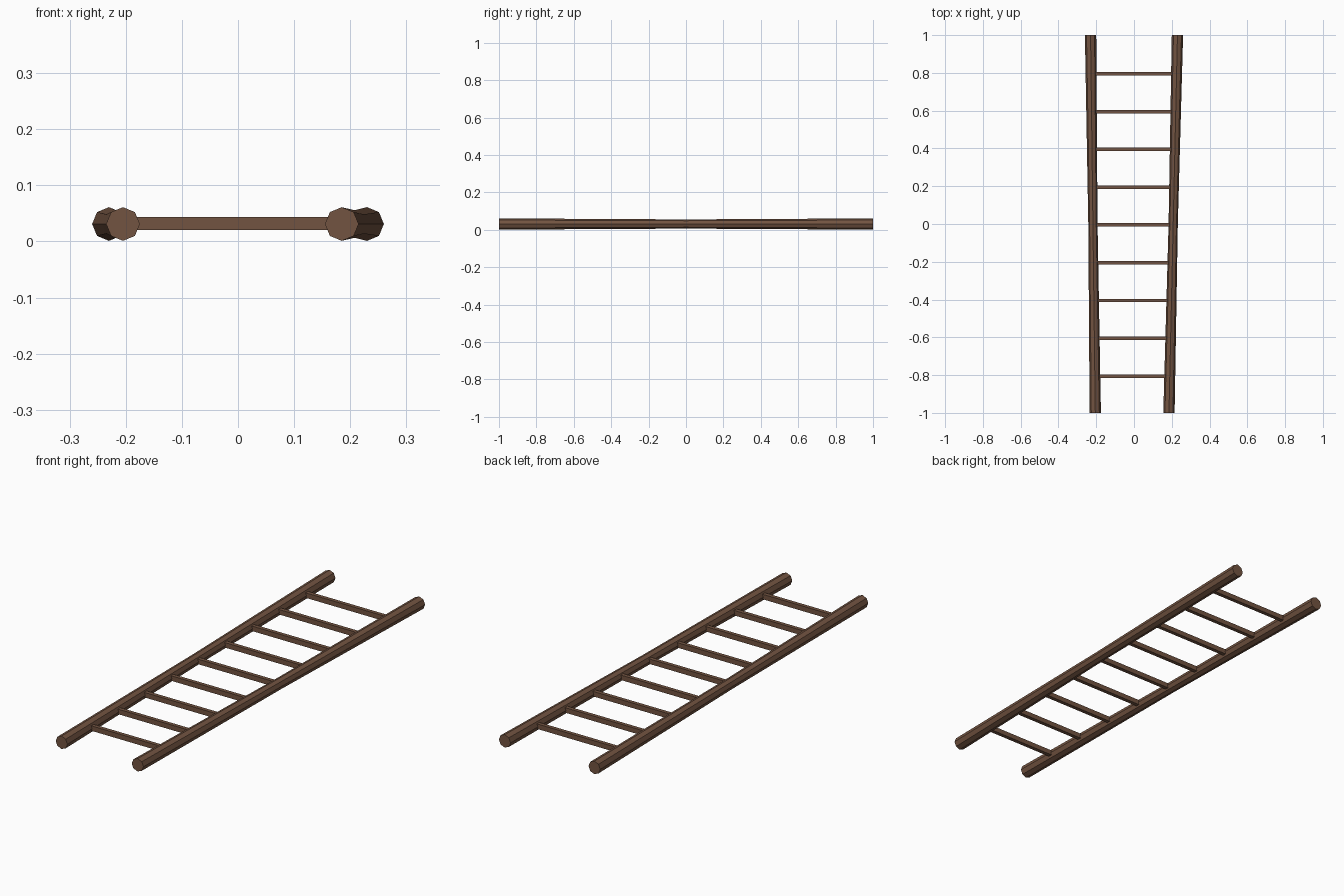
import bpy, bmesh, math
from mathutils import Vector

if "Cube" in bpy.data.objects:
    bpy.data.objects.remove(bpy.data.objects["Cube"])

wood = bpy.data.materials.new("brown_wood")
wood.diffuse_color = (0.17, 0.088, 0.053, 1)
wood.use_nodes = True
wood.node_tree.nodes["Principled BSDF"].inputs["Base Color"].default_value = wood.diffuse_color
MID_Z = 0.031


def finish(name, bm):
    bmesh.ops.recalc_face_normals(bm, faces=bm.faces)
    me = bpy.data.meshes.new(name)
    bm.to_mesh(me)
    bm.free()
    me.materials.append(wood)
    ob = bpy.data.objects.new(name, me)
    bpy.context.collection.objects.link(ob)
    return ob


def rail(name, stations):
    """Eight-sided pole through (x, y, radius) stations."""
    bm = bmesh.new()
    rings = []
    for x, y, r in stations:
        rings.append([bm.verts.new((x + r * math.cos(k * math.pi / 4), y,
                                    MID_Z + r * math.sin(k * math.pi / 4)))
                      for k in range(8)])
    for a, b in zip(rings, rings[1:]):
        for k in range(8):
            j = (k + 1) % 8
            bm.faces.new((a[k], a[j], b[j], b[k]))
    bm.faces.new(rings[0])
    bm.faces.new(rings[-1])
    return finish(name, bm)


# side rails, slightly waisted and spreading towards the back
rail("left_rail", [(-0.205, -1, 0.03), (-0.2175, 0, 0.0245), (-0.23, 1, 0.03)])
rail("right_rail", [(0.185, -1, 0.03), (0.2075, 0, 0.0245), (0.23, 1, 0.03)])

# square rungs, ends buried in the rails
for i in range(9):
    y = -0.8 + 0.2 * i
    t = (y + 1) / 2
    x0, x1 = -0.205 - 0.025 * t, 0.185 + 0.045 * t
    bm = bmesh.new()
    bmesh.ops.create_cube(bm, size=1)
    bmesh.ops.scale(bm, vec=(x1 - x0, 0.018, 0.023), verts=bm.verts)
    bmesh.ops.translate(bm, vec=((x0 + x1) / 2, y - 0.005, MID_Z + 0.001), verts=bm.verts)
    finish(f"rung_{i + 1}", bm)
